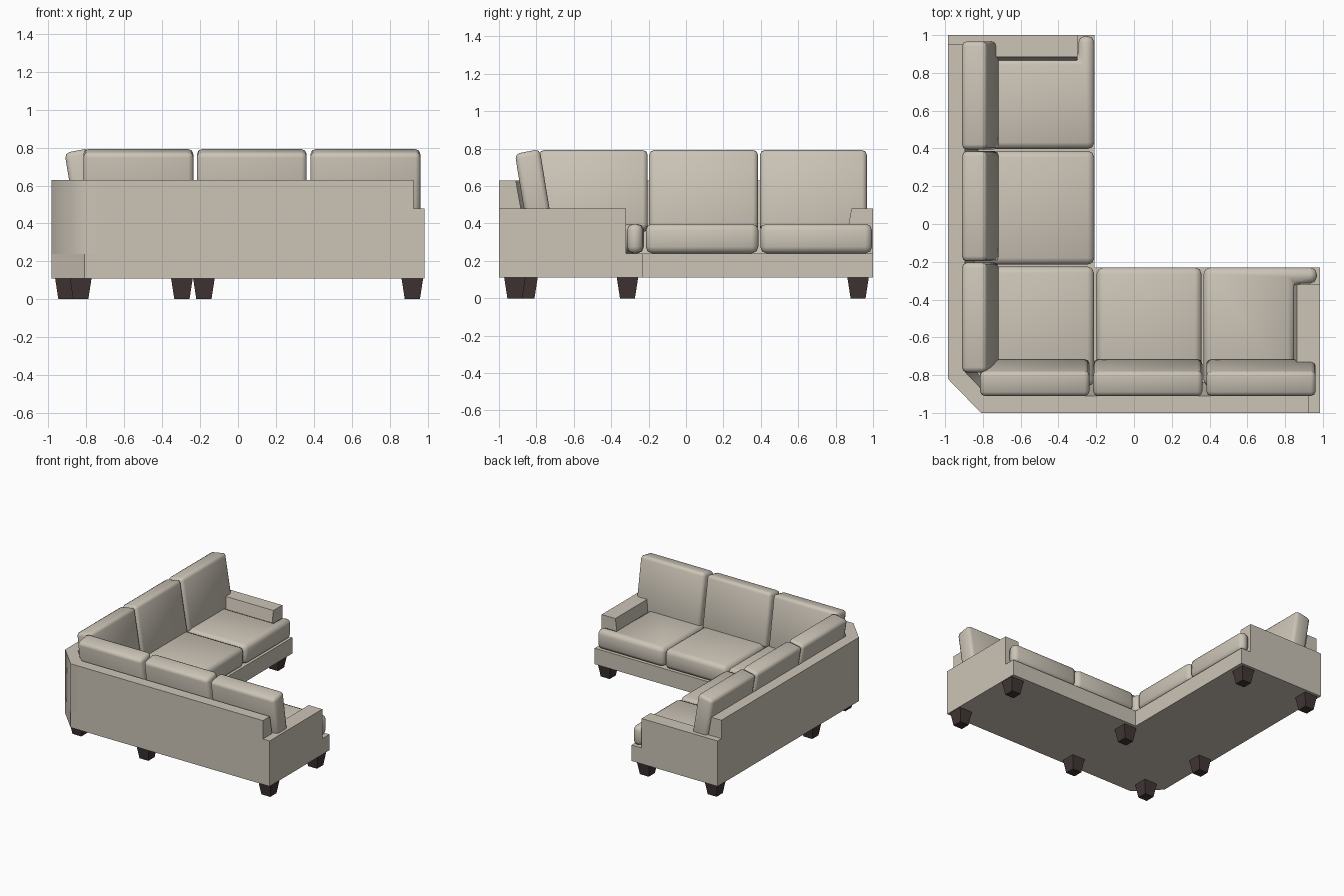
import bpy, bmesh

cube = bpy.data.objects.get("Cube")
if cube:
    bpy.data.objects.remove(cube, do_unlink=True)


def material(name, rgb):
    m = bpy.data.materials.new(name)
    m.use_nodes = True
    m.diffuse_color = (*rgb, 1)
    m.node_tree.nodes["Principled BSDF"].inputs["Base Color"].default_value = (*rgb, 1)
    return m


FABRIC = material("beige fabric", (0.60, 0.55, 0.47))
WOOD = material("dark wood", (0.055, 0.036, 0.036))


def loft(name, rings, mat, bevel=0, segments=2, smooth=None):
    """Join matching rings of points into a capped solid."""
    bm = bmesh.new()
    loops = [[bm.verts.new(p) for p in ring] for ring in rings]
    for a, b in zip(loops, loops[1:]):
        for i in range(len(a)):
            j = (i + 1) % len(a)
            bm.faces.new((a[i], a[j], b[j], b[i]))
    bm.faces.new(loops[0])
    bm.faces.new(loops[-1])
    bmesh.ops.recalc_face_normals(bm, faces=bm.faces)
    mesh = bpy.data.meshes.new(name)
    bm.to_mesh(mesh)
    bm.free()
    mesh.materials.append(mat)
    ob = bpy.data.objects.new(name, mesh)
    bpy.context.collection.objects.link(ob)
    if bevel:
        mod = ob.modifiers.new("soft edges", "BEVEL")
        mod.width = bevel
        mod.segments = segments
        mod.limit_method = "ANGLE"
    if smooth:
        bpy.ops.object.select_all(action="DESELECT")
        ob.select_set(True)
        bpy.context.view_layer.objects.active = ob
        if bevel:
            bpy.ops.object.modifier_apply(modifier="soft edges")
        bpy.ops.object.shade_smooth_by_angle(angle=smooth)
    return ob


def prism(name, profile, axis, lo, hi, **kw):
    """Extrude a 2D profile along the x, y or z axis."""
    place = {"x": lambda a, b, t: (t, a, b),
             "y": lambda a, b, t: (a, t, b),
             "z": lambda a, b, t: (a, b, t)}[axis]
    rings = [[place(a, b, t) for a, b in profile] for t in (lo, hi)]
    return loft(name, rings, FABRIC, **kw)


def rect(x0, y0, x1, y1):
    return [(x0, y0), (x1, y0), (x1, y1), (x0, y1)]


# L-shaped base with a clipped outer corner
BASE, SEAT = 0.11, 0.24
prism("base", [(-0.985, 1), (-0.985, -0.82), (-0.81, -1), (0.985, -1),
               (0.985, -0.23), (-0.21, -0.23), (-0.21, 1)], "z", BASE, SEAT)


# Backrest wall: inner side leans, follows the clipped corner
def wall_path(d):
    s = 0.414 * d
    return [(0.925, d - 1), (-0.74, d - 1), (-0.81 + s, d - 1),
            (d - 0.985, -0.82 + s), (d - 0.985, -0.75), (d - 0.985, 0.95)]


outer, top_in, low_in = wall_path(0), wall_path(0.09), wall_path(0.16)
loft("backrest_wall",
     [[(*o, SEAT), (*o, 0.63), (*t, 0.63), (*l, SEAT)]
      for o, t, l in zip(outer, top_in, low_in)], FABRIC, smooth=0.87)

# Arms, sloped on the seat side
ARM = 0.48
prism("left_arm", [(0.985, SEAT), (0.985, ARM), (0.862, ARM), (0.825, SEAT)],
      "y", -1, -0.32)
prism("rear_arm", [(1, SEAT), (1, ARM), (0.885, ARM), (0.84, SEAT)],
      "x", -0.985, -0.30)

# Seat cushions; the end ones wrap round the front of the arms
seats = {
    "corner_seat": rect(-0.86, -0.86, -0.212, -0.225),
    "middle_rear_seat": rect(-0.86, -0.215, -0.21, 0.387),
    "middle_left_seat": rect(-0.198, -0.86, 0.358, -0.23),
    "end_rear_seat": [(-0.86, 0.397), (-0.21, 0.397), (-0.21, 0.995),
                      (-0.295, 0.995), (-0.295, 0.875), (-0.86, 0.875)],
    "end_left_seat": [(0.368, -0.86), (0.368, -0.23), (0.968, -0.23),
                      (0.968, -0.315), (0.85, -0.315), (0.85, -0.86)],
}
for name, outline in seats.items():
    prism(name, outline, "z", SEAT, 0.398, bevel=0.035, smooth=1.0)

# Leaning back cushions, three along each wing
lean = [(-0.712, 0.37), (-0.782, 0.797), (-0.915, 0.772), (-0.845, 0.35)]
for i, (lo, hi) in enumerate([(-0.785, -0.205), (-0.197, 0.385), (0.395, 0.967)]):
    prism(f"rear_back_cushion_{i + 1}", lean, "y", lo, hi, bevel=0.026, smooth=1.0)
for i, (lo, hi) in enumerate([(-0.815, -0.236), (-0.216, 0.362), (0.383, 0.962)]):
    prism(f"left_back_cushion_{i + 1}", lean, "x", lo, hi, bevel=0.026, smooth=1.0)

# Tapered legs
feet = [(0.92, -0.915), (0.92, -0.313), (-0.18, -0.313), (-0.18, -0.915),
        (-0.83, -0.85), (-0.908, -0.313), (-0.296, 0.92), (-0.908, 0.92)]
for i, (x, y) in enumerate(feet):
    rings = [[(px, py, z) for px, py in rect(x - r, y - r, x + r, y + r)]
             for r, z in ((0.04, 0), (0.057, BASE))]
    loft(f"leg_{i + 1}", rings, WOOD)
